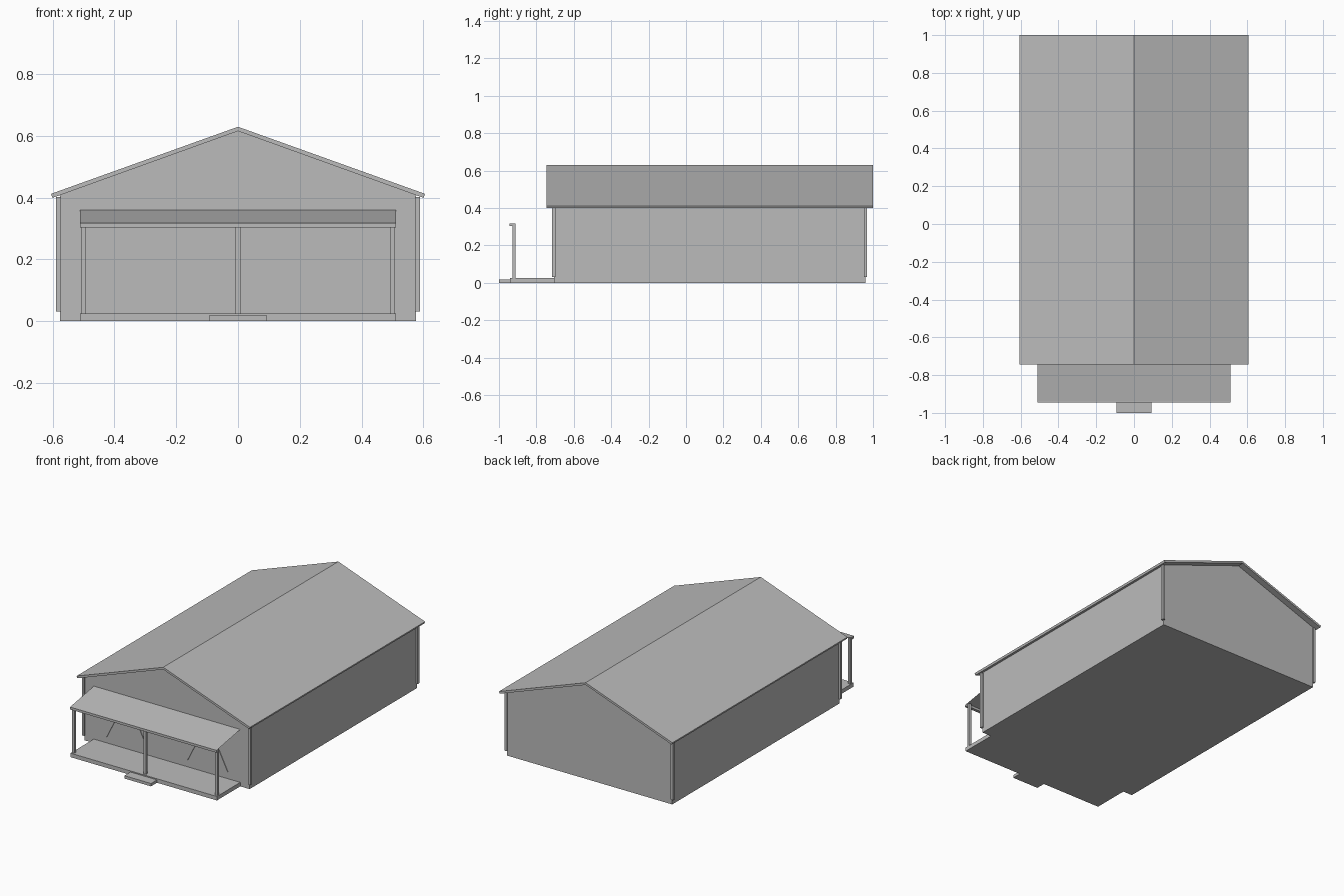
import bpy
import bmesh
from mathutils import Vector

cube = bpy.data.objects.get("Cube")
if cube:
    bpy.data.objects.remove(cube, do_unlink=True)

# One plain grey for the whole building
GREY = (0.5, 0.5, 0.5, 1)
grey = bpy.data.materials.new("plain_grey")
grey.use_nodes = True
grey.diffuse_color = GREY
grey.node_tree.nodes["Principled BSDF"].inputs["Base Color"].default_value = GREY


def finish(name, bm):
    bmesh.ops.recalc_face_normals(bm, faces=bm.faces)
    mesh = bpy.data.meshes.new(name)
    bm.to_mesh(mesh)
    bm.free()
    mesh.materials.append(grey)
    obj = bpy.data.objects.new(name, mesh)
    bpy.context.collection.objects.link(obj)
    return obj


def prism(name, profile, y0, y1):
    """Extrude an x-z outline from y0 to y1."""
    bm = bmesh.new()
    face = bm.faces.new([bm.verts.new((x, y0, z)) for x, z in profile])
    out = bmesh.ops.extrude_face_region(bm, geom=[face])
    verts = [v for v in out["geom"] if isinstance(v, bmesh.types.BMVert)]
    bmesh.ops.translate(bm, verts=verts, vec=(0, y1 - y0, 0))
    return finish(name, bm)


def box(name, x0, x1, y0, y1, z0, z1):
    return prism(name, [(x0, z0), (x1, z0), (x1, z1), (x0, z1)], y0, y1)


WALL_X, FRONT, BACK = 0.576, -0.707, 0.96
PORCH_X, PORCH_Y = 0.511, -0.94
SIDES = ((-1, "right"), (1, "left"))

# House body with gable ends
prism("house_walls", [(-WALL_X, 0), (WALL_X, 0), (WALL_X, 0.408),
                      (0, 0.615), (-WALL_X, 0.408)], FRONT, BACK)

# Roof slabs and corner boards on both sides
for s, side in SIDES:
    prism("roof_" + side, [(0, 0.615), (0, 0.629), (s * 0.605, 0.412),
                           (s * 0.6, 0.399)], -0.745, 1)
    for end, y in (("front", FRONT), ("back", BACK)):
        x = s * 0.58
        box(f"corner_board_{end}_{side}", x - 0.008, x + 0.008,
            y - 0.009, y + 0.009, 0.032, 0.402)

# Porch floor and step
box("porch_deck", -PORCH_X, PORCH_X, PORCH_Y, FRONT, 0, 0.025)
box("porch_step", -0.093, 0.093, -1, PORCH_Y, 0, 0.018)

# Porch posts and front beam
for name, x in (("right", -0.499), ("middle", 0), ("left", 0.499)):
    box("porch_post_" + name, x - 0.008, x + 0.008, -0.928, -0.912, 0.025, 0.316)
box("porch_beam", -PORCH_X, PORCH_X, -0.945, -0.926, 0.303, 0.318)

# Thin sloping porch roof sheet
bm = bmesh.new()
bm.faces.new([bm.verts.new(p) for p in (
    (-PORCH_X, PORCH_Y, 0.318), (PORCH_X, PORCH_Y, 0.318),
    (PORCH_X, FRONT, 0.359), (-PORCH_X, FRONT, 0.359))])
finish("porch_roof", bm)

# Slanted battens on the front wall, in two inverted V pairs
for s, side in SIDES:
    for inner, foot_x in (("inner", 0.14), ("outer", 0.422)):
        top = Vector((s * (0.275 if inner == "inner" else 0.287), 0.335))
        foot = Vector((s * foot_x, 0.067))
        along = (top - foot).normalized()
        w = Vector((-along.y, along.x)) * 0.004
        prism(f"wall_batten_{inner}_{side}",
              [foot - w, foot + w, top + w, top - w], FRONT - 0.004, FRONT)
